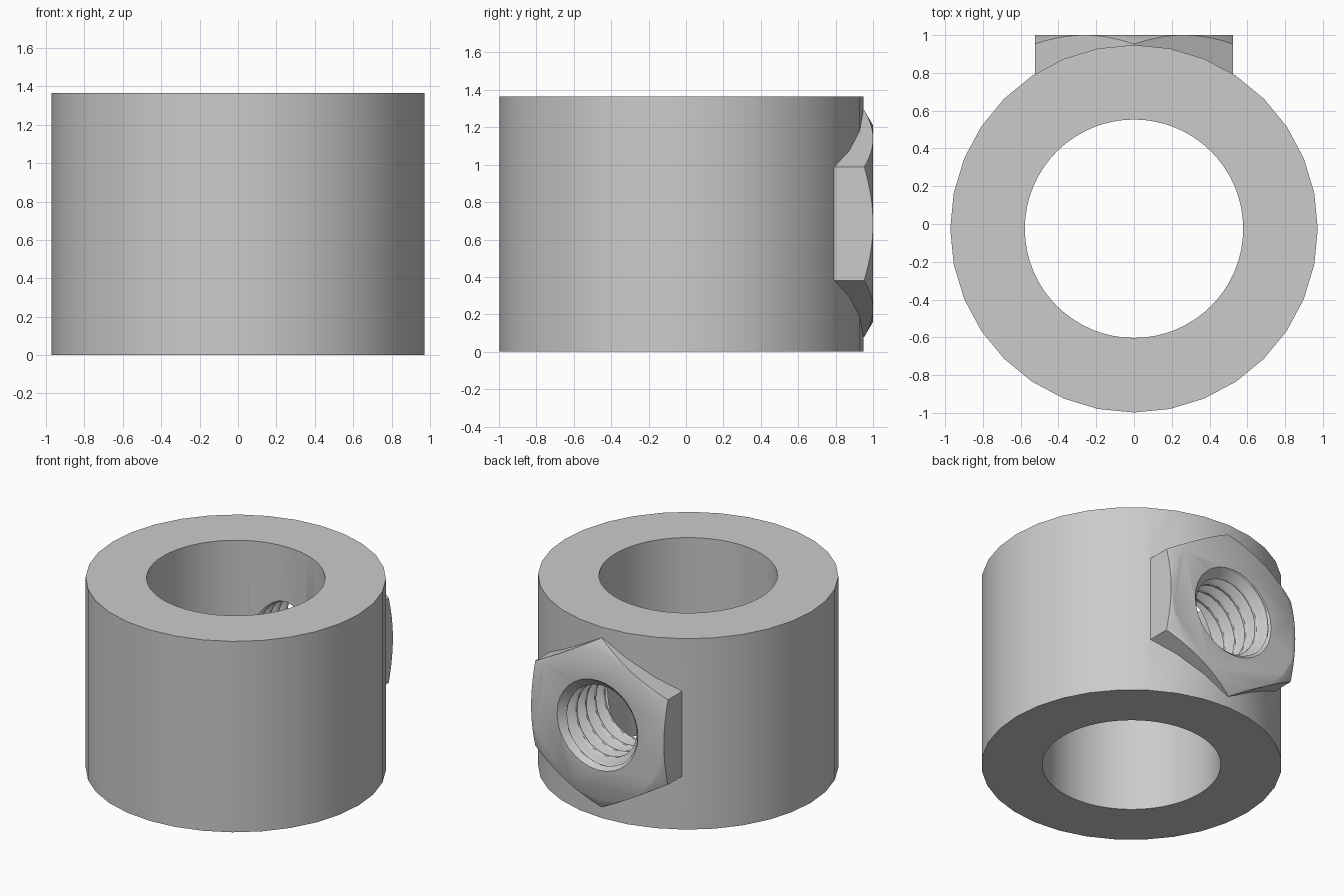
import bpy, bmesh, math
from mathutils import Matrix

if "Cube" in bpy.data.objects:
    bpy.data.objects.remove(bpy.data.objects["Cube"], do_unlink=True)

HEIGHT, OUTER, BORE, CENTRE_Y = 1.365, 0.973, 0.578, -0.025
NUT_Z, NUT_FLAT, NUT_START, NUT_FACE = 0.685, 0.525, 0.68, 1.0
MINOR, MAJOR, PITCH = 0.258, 0.315, 0.105
SIDES, ROWS = 32, 16          # thread divisions around, and per pitch

steel = bpy.data.materials.new("grey steel")
steel.use_nodes = True
GREY = (0.6, 0.6, 0.6, 1)
steel.diffuse_color = GREY
steel.node_tree.nodes["Principled BSDF"].inputs["Base Color"].default_value = GREY


def make(name, bm):
    bmesh.ops.recalc_face_normals(bm, faces=bm.faces)
    mesh = bpy.data.meshes.new(name)
    bm.to_mesh(mesh)
    bm.free()
    mesh.materials.append(steel)
    obj = bpy.data.objects.new(name, mesh)
    bpy.context.collection.objects.link(obj)
    return obj


def frustum(name, sides, r1, r2, depth, matrix):
    bm = bmesh.new()
    bmesh.ops.create_cone(bm, cap_ends=True, segments=sides, radius1=r1,
                          radius2=r2, depth=depth, matrix=matrix)
    return make(name, bm)


def combine(target, tool, operation):
    mod = target.modifiers.new(operation.lower(), "BOOLEAN")
    mod.operation, mod.solver, mod.object = operation, "EXACT", tool
    bpy.context.view_layer.objects.active = target
    bpy.ops.object.modifier_apply(modifier=mod.name)
    bpy.data.objects.remove(tool, do_unlink=True)


# Ring body with a plain bore
upright = Matrix.Translation((0, CENTRE_Y, HEIGHT / 2))
collar = frustum("threaded_collar", 32, OUTER, OUTER, HEIGHT, upright)
bore = frustum("bore_cutter", 64, BORE, BORE, HEIGHT + 0.2, upright)

# Hexagonal boss, point up, with a conical chamfer on its outer corners
length = NUT_FACE - NUT_START
corner = NUT_FLAT / math.cos(math.pi / 6)
backward = (Matrix.Translation((0, (NUT_START + NUT_FACE) / 2, NUT_Z))
            @ Matrix.Rotation(-math.pi / 2, 4, "X"))
hexagon = frustum("hex_boss", 6, corner, corner, length, backward)
# turn the hexagon if its corners do not already point up
top = max((hexagon.matrix_world @ v.co).z for v in hexagon.data.vertices)
if top < NUT_Z + corner - 0.01:
    hexagon.data.transform(backward @ Matrix.Rotation(math.pi / 6, 4, "Z")
                           @ backward.inverted())
spread = length / math.tan(math.pi / 6)
cone = frustum("chamfer_cone", 96, NUT_FLAT + spread, NUT_FLAT, length, backward)
combine(hexagon, cone, "INTERSECT")
combine(collar, hexagon, "UNION")
combine(collar, bore, "DIFFERENCE")


# Helical thread cutter with a countersink at the boss face
def thread_radius(y, turn):
    ridge = 1 - abs(2 * ((y / PITCH - turn) % 1) - 1)
    depth = min(1, max(0, 1.5 * ridge - 0.3))
    return max(MINOR + (MAJOR - MINOR) * depth, MAJOR + 0.005 + y - NUT_FACE)


bm = bmesh.new()
rings = []
y = 0.35
while y < NUT_FACE + 0.02:
    ring = []
    for i in range(SIDES):
        a = 2 * math.pi * i / SIDES
        r = thread_radius(y, i / SIDES)
        ring.append(bm.verts.new((r * math.sin(a), y, NUT_Z + r * math.cos(a))))
    rings.append(ring)
    y += PITCH / ROWS
for low, high in zip(rings, rings[1:]):
    for i in range(SIDES):
        j = (i + 1) % SIDES
        bm.faces.new((low[i], low[j], high[j], high[i]))
bm.faces.new(rings[0])
bm.faces.new(rings[-1])
combine(collar, make("thread_cutter", bm), "DIFFERENCE")

# Smooth round walls, keep hard edges crisp
bpy.ops.object.select_all(action="DESELECT")
collar.select_set(True)
bpy.context.view_layer.objects.active = collar
bpy.ops.object.shade_smooth_by_angle(angle=math.radians(32))
